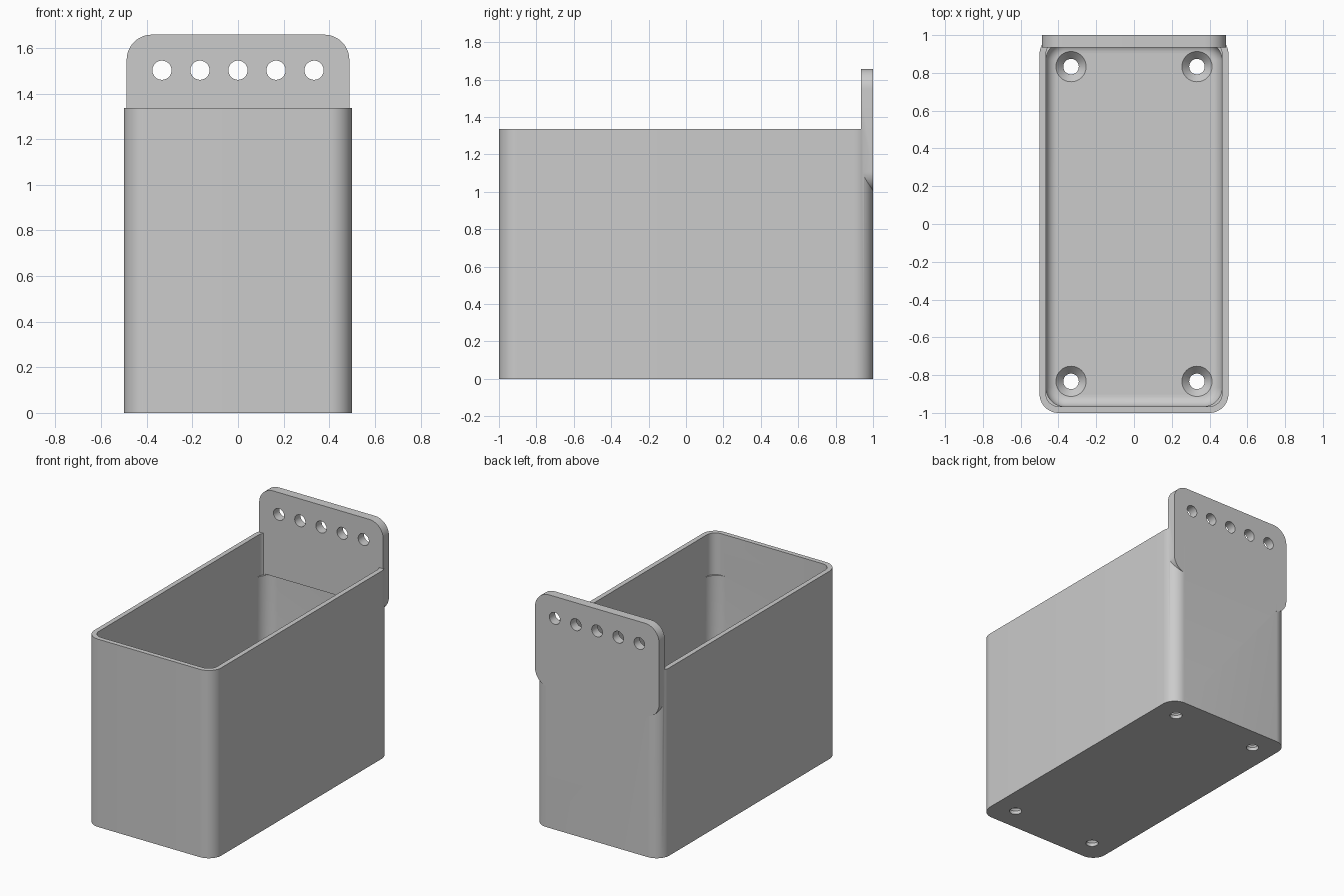
import bpy, bmesh, math
from mathutils import Matrix

cube = bpy.data.objects.get("Cube")
if cube:
    bpy.data.objects.remove(cube, do_unlink=True)

grey = bpy.data.materials.new("plain grey")
grey.use_nodes = True
GREY = (0.6, 0.6, 0.6, 1)
grey.diffuse_color = GREY
grey.node_tree.nodes["Principled BSDF"].inputs["Base Color"].default_value = GREY

UPRIGHT = Matrix.Rotation(math.pi / 2, 4, 'X')   # turns a flat outline to face the front


def outline(hx, hy, r, steps=12):
    """Rounded rectangle, counter-clockwise."""
    points = []
    for k, (sx, sy) in enumerate([(1, 1), (-1, 1), (-1, -1), (1, -1)]):
        for i in range(steps + 1):
            a = (k + i / steps) * math.pi / 2
            points.append((sx * (hx - r) + r * math.cos(a),
                           sy * (hy - r) + r * math.sin(a)))
    return points


def loft(name, layers, at=(0, 0, 0), turn=Matrix()):
    """Solid through layers of (z, half width, half depth, corner radius)."""
    bm = bmesh.new()
    rings = [[bm.verts.new((x, y, z)) for x, y in outline(hx, hy, r)]
             for z, hx, hy, r in layers]
    for low, high in zip(rings, rings[1:]):
        for i in range(len(low)):
            bm.faces.new((low[i - 1], low[i], high[i], high[i - 1]))
    bm.faces.new(rings[0][::-1])
    bm.faces.new(rings[-1])
    bmesh.ops.remove_doubles(bm, verts=bm.verts, dist=1e-5)
    bmesh.ops.transform(bm, matrix=Matrix.Translation(at) @ turn, verts=bm.verts)
    bmesh.ops.recalc_face_normals(bm, faces=bm.faces)
    mesh = bpy.data.meshes.new(name)
    bm.to_mesh(mesh)
    bm.free()
    mesh.materials.append(grey)
    obj = bpy.data.objects.new(name, mesh)
    bpy.context.collection.objects.link(obj)
    return obj


def combine(target, tool, operation):
    """Apply a boolean and discard the tool."""
    mod = target.modifiers.new(operation, 'BOOLEAN')
    mod.operation, mod.solver, mod.object = operation, 'EXACT', tool
    bpy.context.view_layer.objects.active = target
    bpy.ops.object.modifier_apply(modifier=mod.name)
    bpy.data.objects.remove(tool, do_unlink=True)


HX, HY, TOP = 0.5, 1.0, 1.336
WALL, FLOOR, FILLET, STEP = 0.034, 0.067, 0.06, 1.05
IX, IY = HX - WALL, HY - WALL

# Outer shell with its upper opening
box = loft("storage_bin", [(0, HX, HY, 0.1), (TOP, HX, HY, 0.1)])
combine(box, loft("upper_opening", [(STEP - 0.01, IX, IY, 0.067), (TOP + 0.1, IX, IY, 0.067)]),
        'DIFFERENCE')

# Hanging plate on the back
combine(box, loft("hanging_plate", [(-HY, 0.488, 0.329, 0.11), (-0.935, 0.488, 0.329, 0.11)],
                  at=(0, 0, 1.329), turn=UPRIGHT), 'UNION')

# Lower cavity with a filleted floor edge
layers = []
for i in range(9):
    a = i / 8 * math.pi / 2
    inset = FILLET * (1 - math.sin(a))
    layers.append((FLOOR + FILLET * (1 - math.cos(a)), IX - inset, IY - inset, 0.1 - inset))
layers.append((STEP, IX, IY, 0.1))
combine(box, loft("lower_cavity", layers), 'DIFFERENCE')

# Countersunk screw holes in the floor
for sx in (-1, 1):
    for sy in (-1, 1):
        sizes = [(-0.05, 0.041), (0.025, 0.041), (FLOOR, 0.08), (FLOOR + 0.03, 0.08)]
        combine(box, loft("screw_hole", [(z, r, r, r) for z, r in sizes],
                          at=(sx / 3, sy * 0.833, 0)), 'DIFFERENCE')

# Row of round holes through the plate
for i in range(-2, 3):
    combine(box, loft("plate_hole", [(z, 0.042, 0.042, 0.042) for z in (-1.1, -0.85)],
                      at=(i / 6, 0, 1.502), turn=UPRIGHT), 'DIFFERENCE')

# Smooth the rounded corners, keep edges sharp
bpy.ops.object.select_all(action='DESELECT')
box.select_set(True)
bpy.context.view_layer.objects.active = box
bpy.ops.object.shade_smooth_by_angle(angle=math.radians(30))
